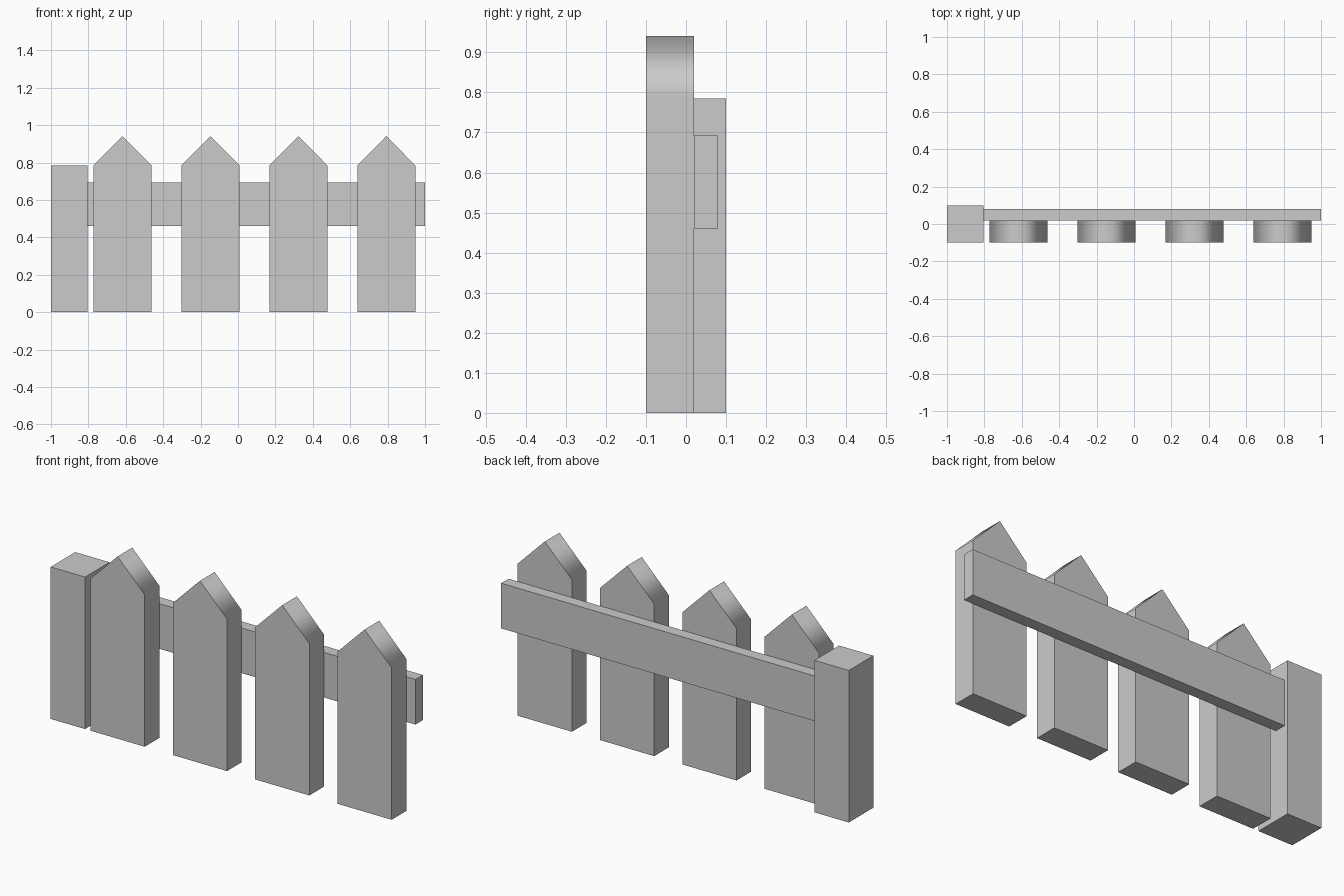
import bpy, bmesh

if "Cube" in bpy.data.objects:
    bpy.data.objects.remove(bpy.data.objects["Cube"])


def prism(name, profile, y0, y1):
    """Extrude an x-z profile from y0 to y1."""
    bm = bmesh.new()
    face = bm.faces.new([bm.verts.new((x, y0, z)) for x, z in profile])
    ext = bmesh.ops.extrude_face_region(bm, geom=[face])
    verts = [v for v in ext["geom"] if isinstance(v, bmesh.types.BMVert)]
    bmesh.ops.translate(bm, verts=verts, vec=(0, y1 - y0, 0))
    bmesh.ops.recalc_face_normals(bm, faces=bm.faces)
    mesh = bpy.data.meshes.new(name)
    bm.to_mesh(mesh)
    bm.free()
    obj = bpy.data.objects.new(name, mesh)
    bpy.context.collection.objects.link(obj)
    return obj


def box(name, x0, x1, y0, y1, z0, z1):
    return prism(name, [(x0, z0), (x1, z0), (x1, z1), (x0, z1)], y0, y1)


def soften_top(obj):
    """Smooth shading over the pointed top, sharp at the front, back and base."""
    bm = bmesh.new()
    bm.from_mesh(obj.data)
    for f in bm.faces:
        f.smooth = True
    for e in bm.edges:
        a, b = (v.co for v in e.verts)
        e.smooth = abs(a.y - b.y) > 0.01 and a.z > 0.1
    bm.to_mesh(obj.data)
    bm.free()
    mod = obj.modifiers.new("weighted_normals", 'WEIGHTED_NORMAL')
    mod.weight = 100
    mod.keep_sharp = True


SHOULDER, PEAK, HALF = 0.785, 0.941, 0.155

# End post
box("end_post", -1.0, -0.804, -0.1, 0.1, 0, SHOULDER)

# Horizontal rail behind the pickets
box("rail", -0.804, 1.0, 0.02, 0.08, 0.46, 0.693)

# Pointed pickets
for i in range(4):
    c = -0.618 + 0.4703 * i
    outline = [(c - HALF, 0), (c + HALF, 0), (c + HALF, SHOULDER),
               (c, PEAK), (c - HALF, SHOULDER)]
    soften_top(prism(f"picket_{i + 1}", outline, -0.1, 0.02))
